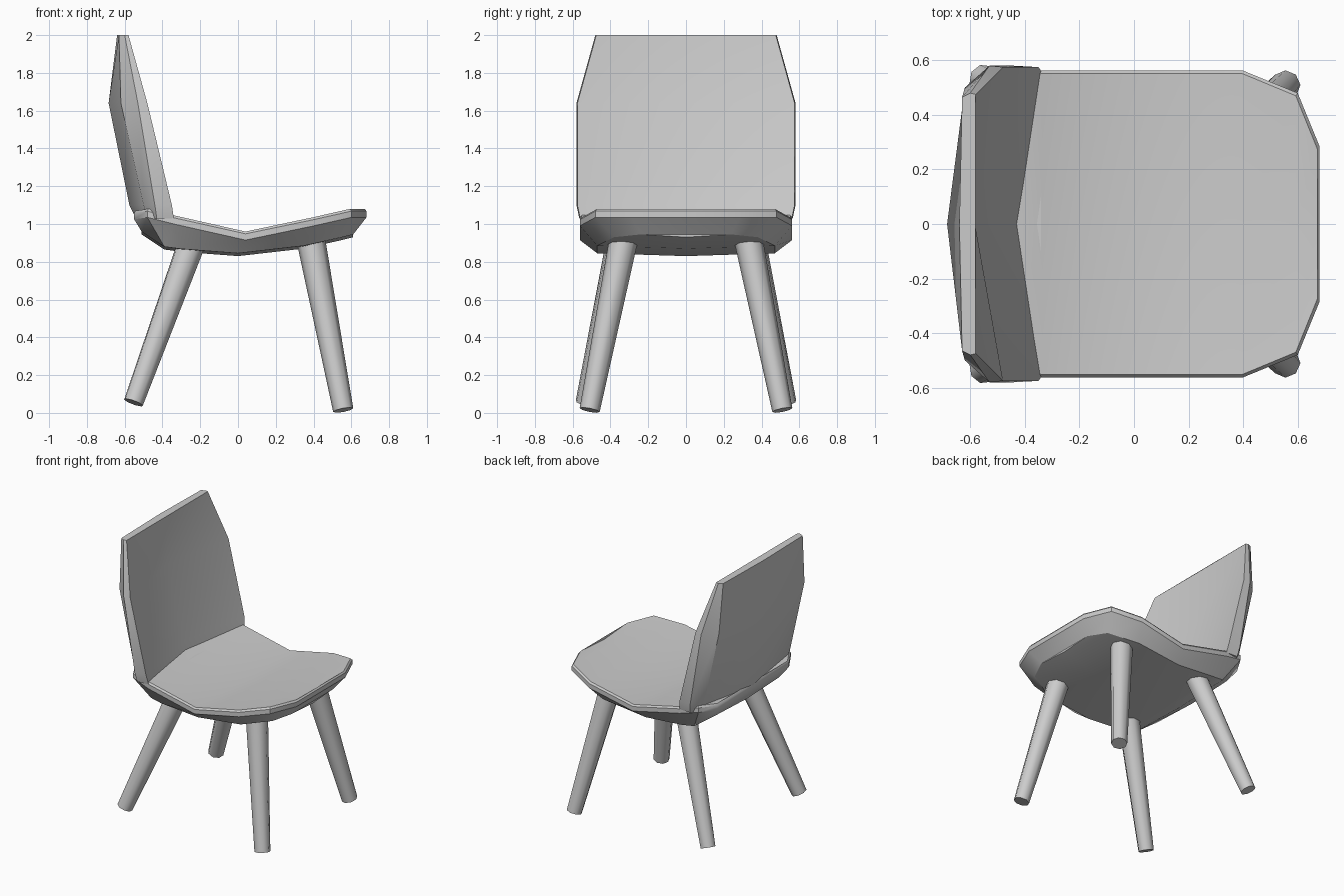
import bpy, bmesh, math
from mathutils import Vector

if "Cube" in bpy.data.objects:
    bpy.data.objects.remove(bpy.data.objects["Cube"])


def finish(name, bm, angle):
    bmesh.ops.recalc_face_normals(bm, faces=bm.faces)
    mesh = bpy.data.meshes.new(name)
    bm.to_mesh(mesh)
    bm.free()
    ob = bpy.data.objects.new(name, mesh)
    bpy.context.collection.objects.link(ob)
    bpy.ops.object.select_all(action='DESELECT')
    ob.select_set(True)
    bpy.context.view_layer.objects.active = ob
    bpy.ops.object.shade_smooth_by_angle(angle=math.radians(angle))
    return ob


def loft(name, halves, angle):
    """Skin half sections that start and end on y=0, mirrored across y."""
    bm = bmesh.new()
    rings = []
    for half in halves:
        ring = half + [(x, -y, z) for x, y, z in half[-2:0:-1]]
        rings.append([bm.verts.new(p) for p in ring])
    n = len(rings[0])
    for a, b in zip(rings, rings[1:]):
        for i in range(n):
            j = (i + 1) % n
            bm.faces.new((a[i], a[j], b[j], b[i]))
    # end caps as mirrored strips
    for r in (rings[0], rings[-1]):
        bm.faces.new((r[0], r[1], r[-1]))
        for i in range(1, n // 2 - 1):
            bm.faces.new((r[i], r[i + 1], r[-i - 1], r[-i]))
        m = n // 2
        bm.faces.new((r[m - 1], r[m], r[m + 1]))
    return finish(name, bm, angle)


# Seat: rim x, half width, rim z, then underside x, half width, z
seat = [
    (-0.55, 0.42, 1.07, -0.51, 0.36, 0.96),
    (-0.48, 0.54, 1.08, -0.39, 0.46, 0.88),
    (-0.34, 0.562, 1.045, -0.30, 0.47, 0.868),
    (0.04, 0.562, 0.96, 0.00, 0.47, 0.845),
    (0.40, 0.562, 1.035, 0.35, 0.47, 0.885),
    (0.60, 0.48, 1.08, 0.55, 0.38, 0.93),
    (0.68, 0.285, 1.08, 0.61, 0.24, 0.945),
]
loft("seat", [[(x * 0.988, 0, z - 0.02), (x * 0.988, w - 0.01, z),
               (x, w, z - 0.012), (x, w, z - 0.045),
               (xb, wb, zb), (xb, 0, zb - 0.015)]
              for x, w, z, xb, wb, zb in seat], 32)

# Backrest: z, half width, front centre, front edge, side rear, rear corner, rear centre
back = [
    (1.03, 0.565, -0.425, -0.34, -0.43, -0.48, -0.54),
    (1.10, 0.58, -0.445, -0.35, -0.44, -0.50, -0.575),
    (1.64, 0.58, -0.58, -0.48, -0.53, -0.62, -0.685),
    (2.00, 0.48, -0.583, -0.58, -0.60, -0.63, -0.64),
]
loft("backrest", [[(fc, 0, z), (fe, w - 0.005, z), (sr, w, z),
                   (rc, w - (0.08 if z < 1.9 else 0.015), z), (rm, 0, z)]
                  for z, w, fc, fe, sr, rc, rm in back], 30)


# Tapered eight-sided legs, cut square to their axis
def leg(name, top, foot):
    top, foot = Vector(top), Vector(foot)
    axis = top - foot
    bm = bmesh.new()
    bmesh.ops.create_cone(bm, cap_ends=True, segments=8,
                          radius1=0.054, radius2=0.076, depth=axis.length)
    rot = axis.to_track_quat('Z', 'Y').to_matrix().to_4x4()
    bm.transform(rot)
    bmesh.ops.translate(bm, verts=bm.verts, vec=(top + foot) / 2)
    finish(name, bm, 50)


for side, s in (("left", -1), ("right", 1)):
    leg("front_leg_" + side, (0.385, 0.33 * s, 0.92), (0.557, 0.51 * s, 0.015))
    leg("back_leg_" + side, (-0.245, 0.35 * s, 0.90), (-0.553, 0.532 * s, 0.055))
